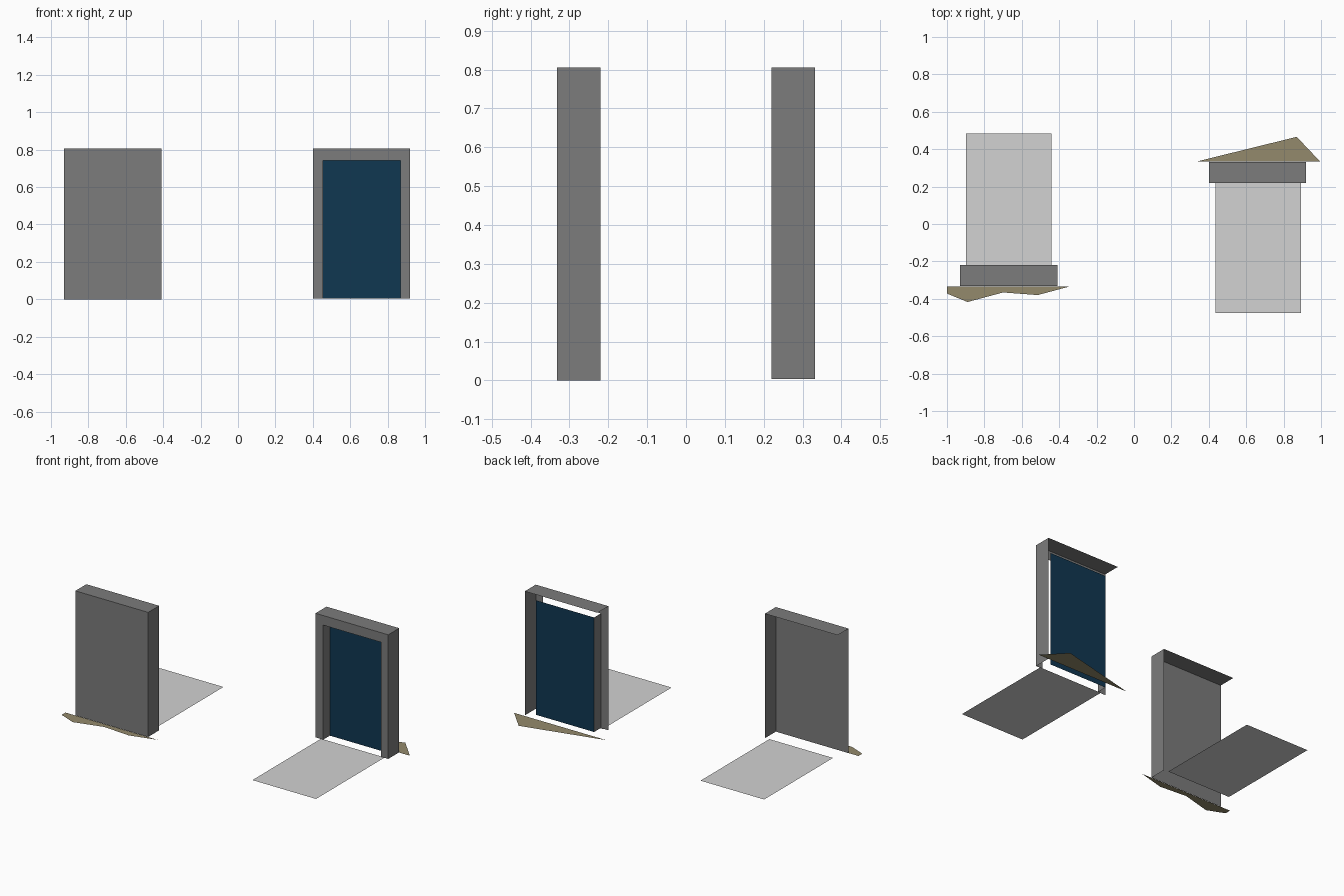
import bpy

if "Cube" in bpy.data.objects:
    bpy.data.objects.remove(bpy.data.objects["Cube"])

# ---------- helpers ----------
def material(name, rgb):
    lin = [c / 255 / 12.92 if c <= 10 else ((c / 255 + 0.055) / 1.055) ** 2.4 for c in rgb]
    m = bpy.data.materials.new(name)
    m.diffuse_color = (*lin, 1.0)
    m.use_nodes = True
    m.node_tree.nodes["Principled BSDF"].inputs["Base Color"].default_value = m.diffuse_color
    return m

GREY = material("stone_grey", (124, 124, 124))
LIGHT = material("light_floor", (210, 210, 210))
BLUE = material("deep_blue", (16, 55, 81))
EARTH = material("earth_brown", (148, 138, 108))

def sheet(name, polygons, mat):
    """Object made of flat open polygons, each a loop of points."""
    verts, faces = [], []
    for poly in polygons:
        faces.append(range(len(verts), len(verts) + len(poly)))
        verts += poly
    me = bpy.data.meshes.new(name)
    me.from_pydata(verts, [], [list(f) for f in faces])
    me.materials.append(mat)
    ob = bpy.data.objects.new(name, me)
    bpy.context.collection.objects.link(ob)
    return ob

def upright(outline, y):            # (x, z) outline facing -y
    return [(x, y, z) for x, z in outline]

def side(x, y0, y1, z0, z1):        # facing +x
    return [(x, y0, z0), (x, y1, z0), (x, y1, z1), (x, y0, z1)]

def flat(outline, z):               # (x, y) outline facing up
    return [(x, y, z) for x, y in outline]

def rect(a0, a1, b0, b1):
    return [(a0, b0), (a1, b0), (a1, b1), (a0, b1)]

TOP = 0.805

def cover(name, x0, x1, y0, y1, z0):
    """Top and right-hand side shared by both doorways (the other sides are open)."""
    sheet(name + "_top", [flat(rect(x0, x1, y0, y1), TOP)], GREY)
    sheet(name + "_side", [side(x1, y0, y1, z0, TOP)], GREY)

# ---------- rear doorway, seen from its open front ----------
x0, x1, y0, y1, z0 = 0.40, 0.92, 0.22, 0.332, 0.003
a, b, head, panel_y = 0.455, 0.87, 0.743, 0.288
cover("rear_doorway", x0, x1, y0, y1, z0)
sheet("rear_doorway_frame", [upright([(x0, z0), (a, z0), (a, head), (b, head),
      (b, z0), (x1, z0), (x1, TOP), (x0, TOP)], y0)], GREY)
sheet("rear_doorway_jamb", [side(a, y0, panel_y, z0, head)], GREY)
sheet("door_panel", [upright(rect(a, b, z0, head), panel_y)], BLUE)
sheet("rear_floor_plate", [flat(rect(0.437, 0.892, -0.477, 0.224), z0)], LIGHT)
sheet("rear_earth_patch", [flat([(0.335, 0.334), (0.995, 0.334), (0.87, 0.466)], 0.0)], EARTH)

# ---------- front doorway, seen from its closed back ----------
x0, x1, y0, y1 = -0.93, -0.41, -0.332, -0.22
cover("front_doorway", x0, x1, y0, y1, 0.0)
sheet("front_doorway_wall", [upright(rect(x0, x1, 0.0, TOP), y0)], GREY)
sheet("front_floor_plate", [flat(rect(-0.897, -0.442, -0.22, 0.483), 0.003)], LIGHT)
sheet("front_earth_patch", [flat([(-1.0, -0.333), (-1.0, -0.372), (-0.89, -0.417),
      (-0.70, -0.366), (-0.515, -0.38), (-0.34, -0.333)], 0.0)], EARTH)
